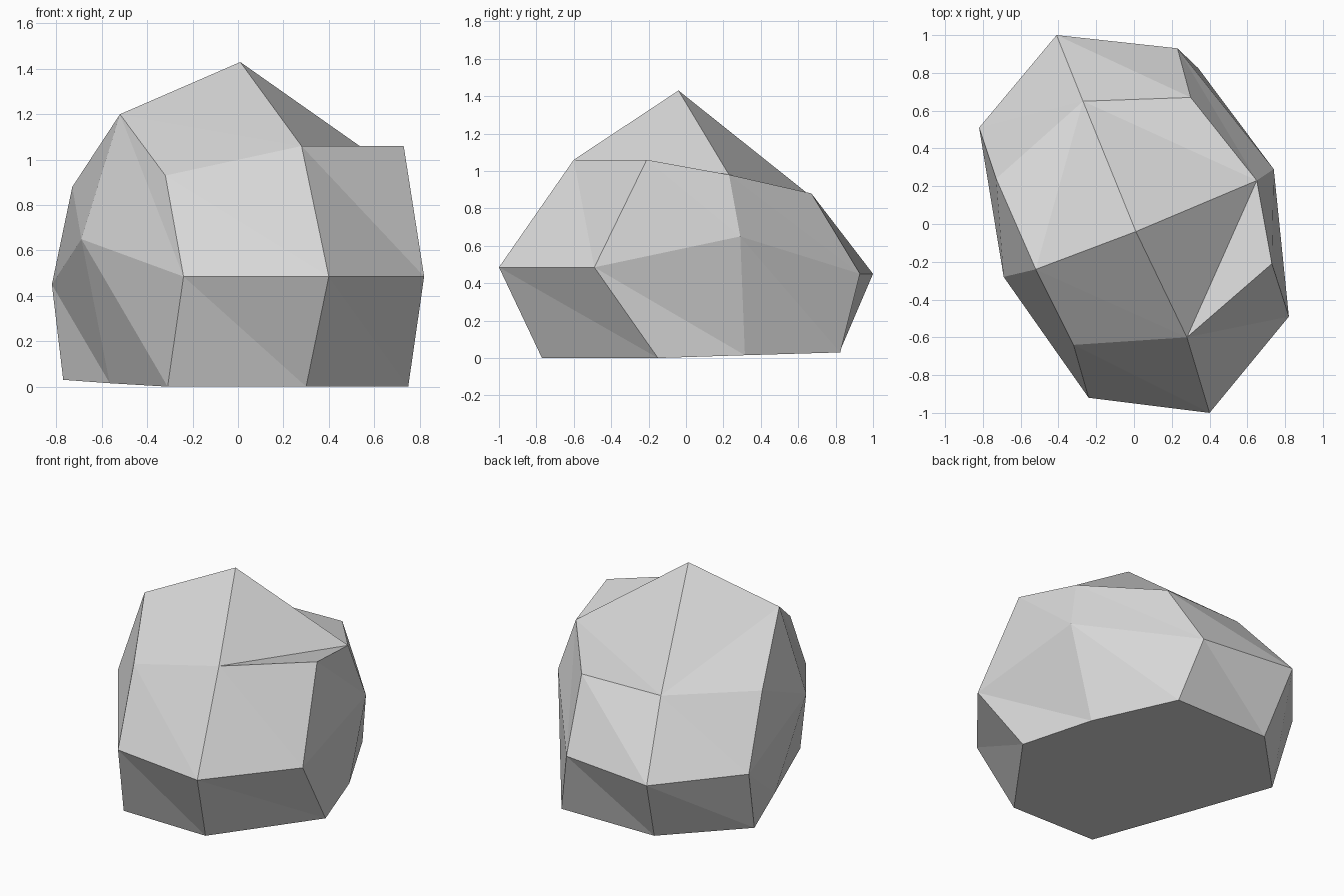
import bpy
import bmesh

default_cube = bpy.data.objects.get("Cube")
if default_cube:
    bpy.data.objects.remove(default_cube, do_unlink=True)

# One stone colour
stone = bpy.data.materials.new("stone_grey")
stone.use_nodes = True
grey = (0.68, 0.68, 0.68, 1)
stone.diffuse_color = grey
stone.node_tree.nodes["Principled BSDF"].inputs["Base Color"].default_value = grey

# Three uneven eight-sided rings, starting at the front and running counter-clockwise
base_ring = [
    (.3, -.77, 0), (.75, -.15, 0), (.6, .315, .015), (.34, .825, .03),
    (-.34, .82, .03), (-.77, .38, .03), (-.565, -.13, .015), (-.31, -.76, 0),
]
middle_ring = [
    (.4, -1, .485), (.82, -.49, .485), (.74, .29, .65), (.23, .93, .45),
    (-.41, 1, .45), (-.82, .51, .45), (-.69, -.28, .65), (-.24, -.92, .485),
]
shoulder_ring = [
    (.28, -.6, 1.06), (.73, -.21, 1.06), (.65, .23, .98), (.3, .67, .88),
    (-.27, .65, .88), (-.73, .24, .88), (-.52, -.24, 1.2), (-.32, -.64, .93),
]
peak_point = (.01, -.04, 1.43)


def add_ring(bm, points):
    return [bm.verts.new(point) for point in points]


def add_facet(bm, a, b, c, d):
    """Add a four-sided facet folded along its a-c diagonal."""
    bm.faces.new((a, b, c))
    bm.faces.new((a, c, d))


def bridge(bm, lower, upper):
    """Join two rings with a band of folded facets."""
    count = len(lower)
    for i in range(count):
        following = (i + 1) % count
        add_facet(bm, lower[following], upper[following], upper[i], lower[i])


def build_rock(name):
    bm = bmesh.new()
    base = add_ring(bm, base_ring)
    middle = add_ring(bm, middle_ring)
    shoulder = add_ring(bm, shoulder_ring)
    peak = bm.verts.new(peak_point)

    # Sloping sides
    bridge(bm, base, middle)
    bridge(bm, middle, shoulder)

    # Four large facets meeting at the peak
    count = len(shoulder)
    for i in range(0, count, 2):
        corner, end = shoulder[i + 1], shoulder[(i + 2) % count]
        add_facet(bm, shoulder[i], corner, end, peak)

    # Underside
    bm.faces.new(list(reversed(base)))
    bmesh.ops.recalc_face_normals(bm, faces=bm.faces[:])

    mesh = bpy.data.meshes.new(name)
    bm.to_mesh(mesh)
    bm.free()
    mesh.materials.append(stone)
    rock = bpy.data.objects.new(name, mesh)
    bpy.context.collection.objects.link(rock)
    return rock


build_rock("rock")
